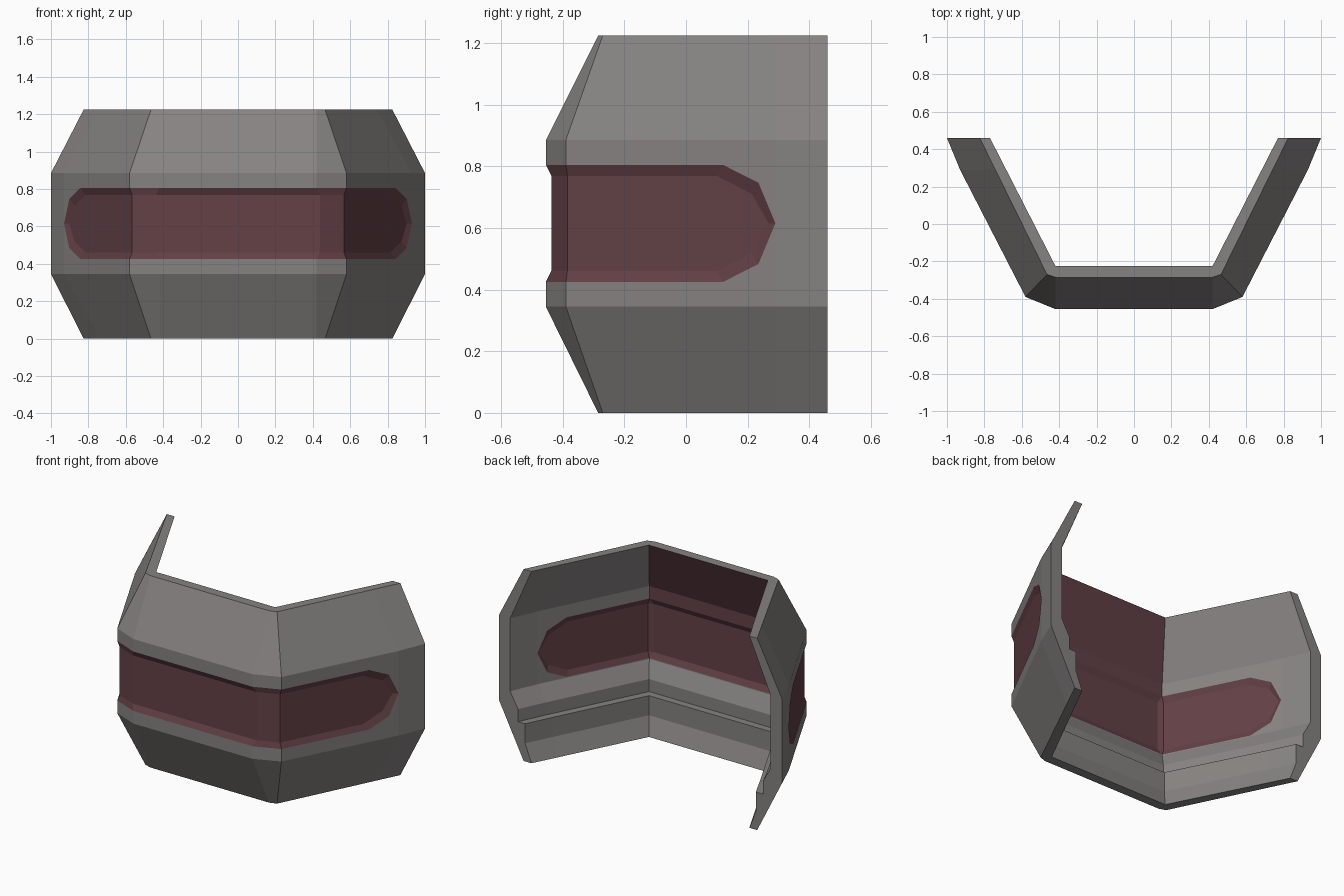
import bpy
import bmesh

cube = bpy.data.objects.get("Cube")
if cube:
    bpy.data.objects.remove(cube, do_unlink=True)


def make_material(name, rgb):
    mat = bpy.data.materials.new(name)
    mat.use_nodes = True
    color = (*rgb, 1.0)
    mat.diffuse_color = color
    mat.node_tree.nodes["Principled BSDF"].inputs["Base Color"].default_value = color
    return mat


grey = make_material("warm_grey", (0.24, 0.228, 0.222))
red = make_material("dark_red", (0.125, 0.052, 0.06))


def make_object(name, bm, mats):
    bmesh.ops.remove_doubles(bm, verts=bm.verts, dist=0.0005)
    bmesh.ops.dissolve_degenerate(bm, edges=bm.edges, dist=0.0001)
    bmesh.ops.recalc_face_normals(bm, faces=bm.faces)
    mesh = bpy.data.meshes.new(name)
    bm.to_mesh(mesh)
    bm.free()
    for mat in mats:
        mesh.materials.append(mat)
    obj = bpy.data.objects.new(name, mesh)
    bpy.context.scene.collection.objects.link(obj)
    return obj


def lerp(a, b, t):
    return tuple(p + (q - p) * t for p, q in zip(a, b))


# Half plans from the rear end, past the bend, to the front corner
OUTER_MID = [(1.0, 0.46), (0.93, 0.29), (0.58, -0.39), (0.42, -0.455)]
OUTER_RIM = [(0.825, 0.46), (0.741, 0.29), (0.465, -0.27), (0.42, -0.285)]
INNER_MID = [(0.92, 0.46), (0.845, 0.29), (0.515, -0.365), (0.515, -0.365)]
INNER_RIM = [(0.77, 0.46), (0.683, 0.29), (0.42, -0.225), (0.42, -0.225)]
OUTER, INNER = (OUTER_MID, OUTER_RIM), (INNER_MID, INNER_RIM)

# Wall section: plan pair, blend from middle to rim, height
SECTION = [
    (OUTER, 1, 0), (OUTER, 0, 0.345), (OUTER, 0, 0.885), (OUTER, 1, 1.225),
    (INNER, 1, 1.225), (INNER, 0, 0.885), (INNER, 0, 0.42),
    (INNER, 0.37, 0.32), (INNER, 0.37, 0.24),
    (INNER, 0.7, 0.24), (INNER, 0.7, 0.115), (INNER, 1, 0),
]


def mirrored(half):
    return half + [(-x, y, *rest) for x, y, *rest in reversed(half)]


# Wrapped wall, lofted around the plan
bm = bmesh.new()
rows = []
for (mid, rim), t, z in SECTION:
    half = [lerp(m, r, t) for m, r in zip(mid, rim)]
    rows.append([bm.verts.new((x, y, z)) for x, y in mirrored(half)])
for i, row in enumerate(rows):
    nxt = rows[(i + 1) % len(rows)]
    for j in range(len(row) - 1):
        bm.faces.new((row[j], row[j + 1], nxt[j + 1], nxt[j]))
for end in (0, -1):
    bm.faces.new([row[end] for row in rows])
wall = make_object("wall", bm, [grey, red])

# Slot cutter: a rounded-end strip run across the full width
MID_Z = 0.615
PILL = [(0.29, 0.0), (0.235, 0.132), (0.12, 0.19)]
outline = [(y, MID_Z - h) for y, h in reversed(PILL)]
outline += [(y, MID_Z + h) for y, h in PILL[1:]]
outline += [(-1, MID_Z + 0.19), (-1, MID_Z - 0.19)]
bm = bmesh.new()
face = bm.faces.new([bm.verts.new((-1.3, y, z)) for y, z in outline])
ext = bmesh.ops.extrude_face_region(bm, geom=[face])
bmesh.ops.translate(bm, vec=(2.6, 0, 0),
                    verts=[g for g in ext["geom"] if isinstance(g, bmesh.types.BMVert)])
cutter = make_object("slot_cutter", bm, [])
cutter.hide_render = True

# Cut the slot and keep the result as the wall mesh
mod = wall.modifiers.new("slot", "BOOLEAN")
mod.operation = "DIFFERENCE"
mod.solver = "EXACT"
mod.object = cutter
bpy.context.view_layer.update()
cut = bpy.data.meshes.new_from_object(
    wall.evaluated_get(bpy.context.evaluated_depsgraph_get()))
wall.modifiers.clear()
wall.data = cut
bpy.data.objects.remove(cutter, do_unlink=True)

# Inside of the front panel is red above the slot
for p in cut.polygons:
    lining = (p.normal.y > 0.5 and abs(p.normal.x) < 0.1
              and p.center.y < 0 and p.center.z > MID_Z)
    p.material_index = 1 if lining else 0


# Red band filling the slot, sunk on both sides with sloping edges
def band_loop(bm, depth, inset):
    plan = [lerp(o, i, depth) for o, i in zip(OUTER_MID, INNER_MID)]
    bend, side, front = plan[1:]
    half = []
    for y, h in PILL:
        y -= inset * 0.6
        x = side[0] + (bend[0] - side[0]) * (y - side[1]) / (bend[1] - side[1])
        half.append((x, y, max(h - inset, 0)))
    height = PILL[-1][1] - inset
    half += [(*side, height), (*front, height)]
    stations = mirrored(half)
    top = [bm.verts.new((x, y, MID_Z + h)) for x, y, h in stations]
    low = [bm.verts.new((x, y, MID_Z - h)) for x, y, h in stations]
    return top, low


bm = bmesh.new()
loops = [band_loop(bm, d, s) for d, s in ((0, 0), (0.2, 0.036), (0.8, 0.036), (1, 0))]
n = len(loops[0][0])
for j in range(n - 1):
    for top, low in loops[1:3]:
        bm.faces.new((top[j], top[j + 1], low[j + 1], low[j]))
    for a, b in ((0, 1), (2, 3)):
        for k in (0, 1):
            p, q = loops[a][k], loops[b][k]
            bm.faces.new((p[j], p[j + 1], q[j + 1], q[j]))
make_object("inset_band", bm, [red])
